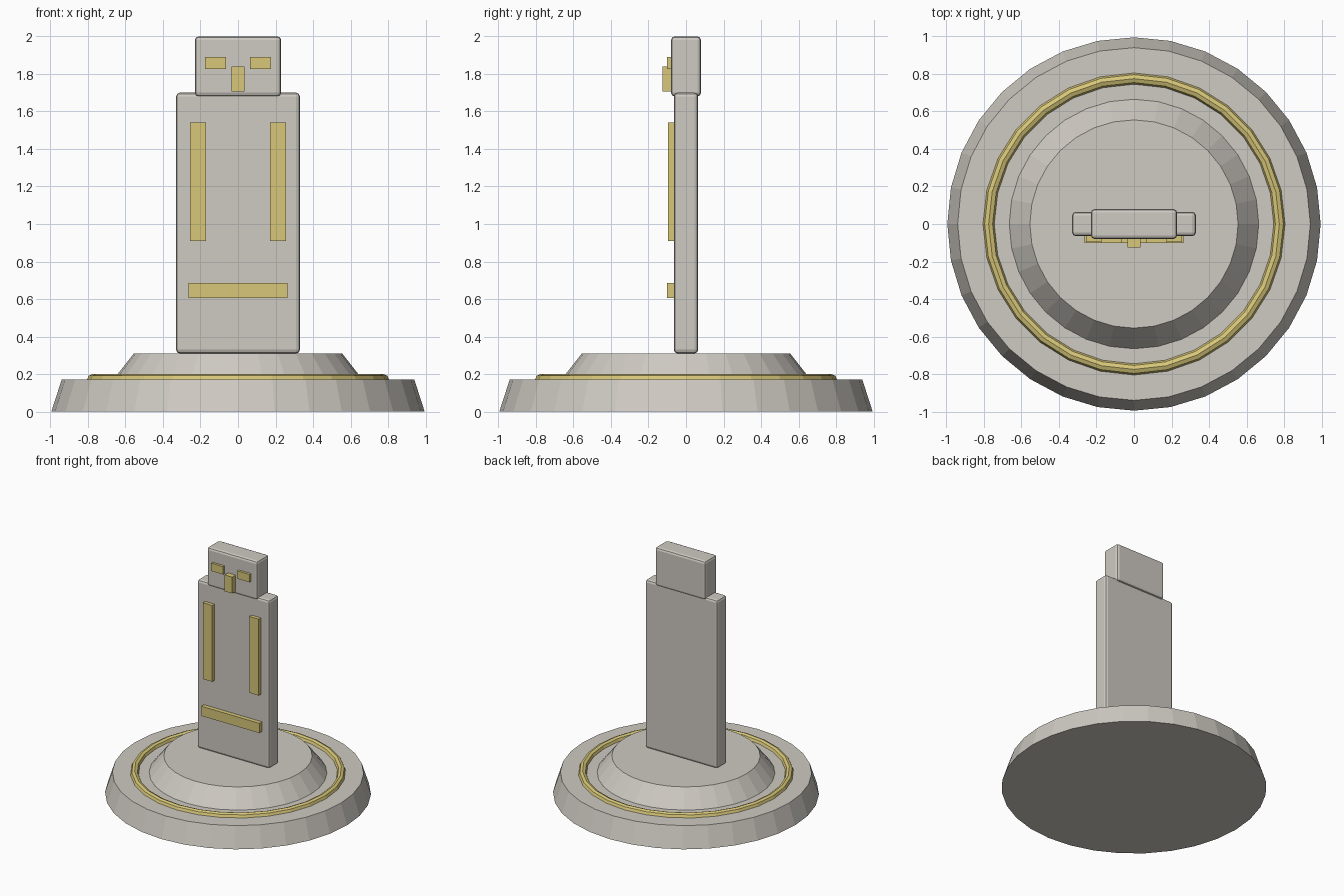
import bpy
import math

cube = bpy.data.objects.get("Cube")
if cube:
    bpy.data.objects.remove(cube, do_unlink=True)


def make_material(name, rgb):
    mat = bpy.data.materials.new(name)
    mat.use_nodes = True
    color = (*rgb, 1)
    mat.diffuse_color = color
    mat.node_tree.nodes["Principled BSDF"].inputs["Base Color"].default_value = color
    return mat


stone = make_material("warm grey stone", (0.62, 0.59, 0.54))
gold = make_material("pale gold", (0.68, 0.57, 0.19))


def finish(name, mat):
    obj = bpy.context.object
    obj.name = name
    obj.data.materials.append(mat)
    return obj


def box(name, mat, x, y, z, bevel=0):
    """Box spanning the given (min, max) ranges, optionally with rounded edges."""
    spans = (x, y, z)
    bpy.ops.mesh.primitive_cube_add(size=1, location=[(a + b) / 2 for a, b in spans])
    obj = finish(name, mat)
    obj.scale = [b - a for a, b in spans]
    bpy.ops.object.transform_apply(location=False, rotation=False, scale=True)
    if bevel:
        mod = obj.modifiers.new("rounded edges", "BEVEL")
        mod.width = bevel
        mod.segments = 2
        bpy.ops.object.modifier_apply(modifier=mod.name)
    return obj


def disc(name, r_bottom, r_top, z_bottom, z_top, sides):
    """Tapered round step of the pedestal."""
    bpy.ops.mesh.primitive_cone_add(
        vertices=sides, radius1=r_bottom, radius2=r_top,
        depth=z_top - z_bottom, location=(0, 0, (z_bottom + z_top) / 2))
    return finish(name, stone)


# Pedestal: two tapered steps and a gold ring
disc("base_step", 0.995, 0.94, 0, 0.17, 32)
disc("upper_step", 0.665, 0.555, 0.17, 0.31, 32)
bpy.ops.mesh.primitive_torus_add(
    major_radius=0.775, minor_radius=0.03, major_segments=28,
    minor_segments=8, location=(0, 0, 0.17))
finish("gold_ring", gold)

# Slab body and head
box("body_slab", stone, (-0.33, 0.33), (-0.065, 0.065), (0.31, 1.70), 0.02)
box("head_block", stone, (-0.23, 0.23), (-0.08, 0.08), (1.68, 2.0), 0.02)

# Paired gold trim
for side, s in (("left", 1), ("right", -1)):
    box(side + "_eye", gold, sorted((s * 0.065, s * 0.175)), (-0.10, -0.07), (1.825, 1.89))
    box(side + "_strip", gold, sorted((s * 0.17, s * 0.255)), (-0.095, -0.05), (0.91, 1.54))

# Central gold trim
box("nose", gold, (-0.035, 0.035), (-0.125, -0.07), (1.705, 1.84))
box("lower_bar", gold, (-0.265, 0.265), (-0.10, -0.05), (0.605, 0.685))
